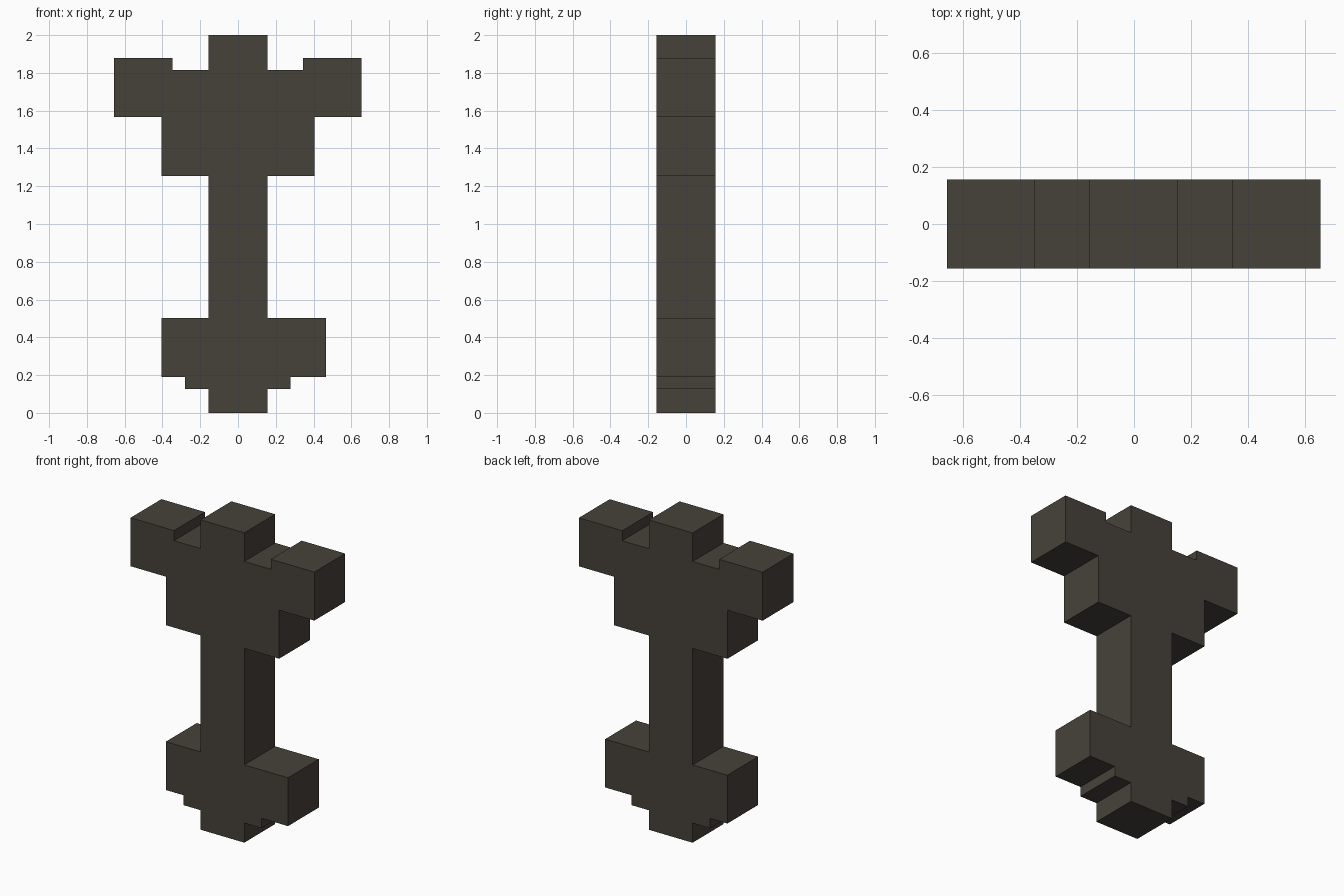
import bpy
import bmesh

if "Cube" in bpy.data.objects:
    bpy.data.objects.remove(bpy.data.objects["Cube"])

# Flat dark brown-grey for the whole piece
mat = bpy.data.materials.new("dark_brown_grey")
mat.diffuse_color = (0.062, 0.053, 0.042, 1.0)
mat.use_nodes = True
mat.node_tree.nodes["Principled BSDF"].inputs["Base Color"].default_value = mat.diffuse_color

HALF_DEPTH = 0.157

# Stepped outline (x, z): right side going up, then left side going down
right = [(0.155, 0), (0.155, 0.126), (0.278, 0.126), (0.278, 0.19),   # base steps
         (0.467, 0.19), (0.467, 0.502), (0.155, 0.502),               # lower block
         (0.155, 1.254), (0.404, 1.254), (0.404, 1.567),              # shaft, upper block
         (0.655, 1.567), (0.655, 1.88), (0.345, 1.88),                # raised arm end
         (0.345, 1.815), (0.155, 1.815), (0.155, 2.0)]                # notch, top knob

# The left side mirrors the right, with a shorter lower block
left = [(-0.405 if x == 0.467 else -x - 0.002, z) for x, z in reversed(right)]

bm = bmesh.new()
outline = [bm.verts.new((x, -HALF_DEPTH, z)) for x, z in right + left]
face = bm.faces.new(outline)
extruded = bmesh.ops.extrude_face_region(bm, geom=[face])
bmesh.ops.translate(bm, vec=(0, 2 * HALF_DEPTH, 0),
                    verts=[g for g in extruded["geom"] if isinstance(g, bmesh.types.BMVert)])
bmesh.ops.recalc_face_normals(bm, faces=bm.faces)

mesh = bpy.data.meshes.new("stepped_shaft")
bm.to_mesh(mesh)
bm.free()
mesh.materials.append(mat)
shaft = bpy.data.objects.new("stepped_shaft", mesh)
bpy.context.collection.objects.link(shaft)
